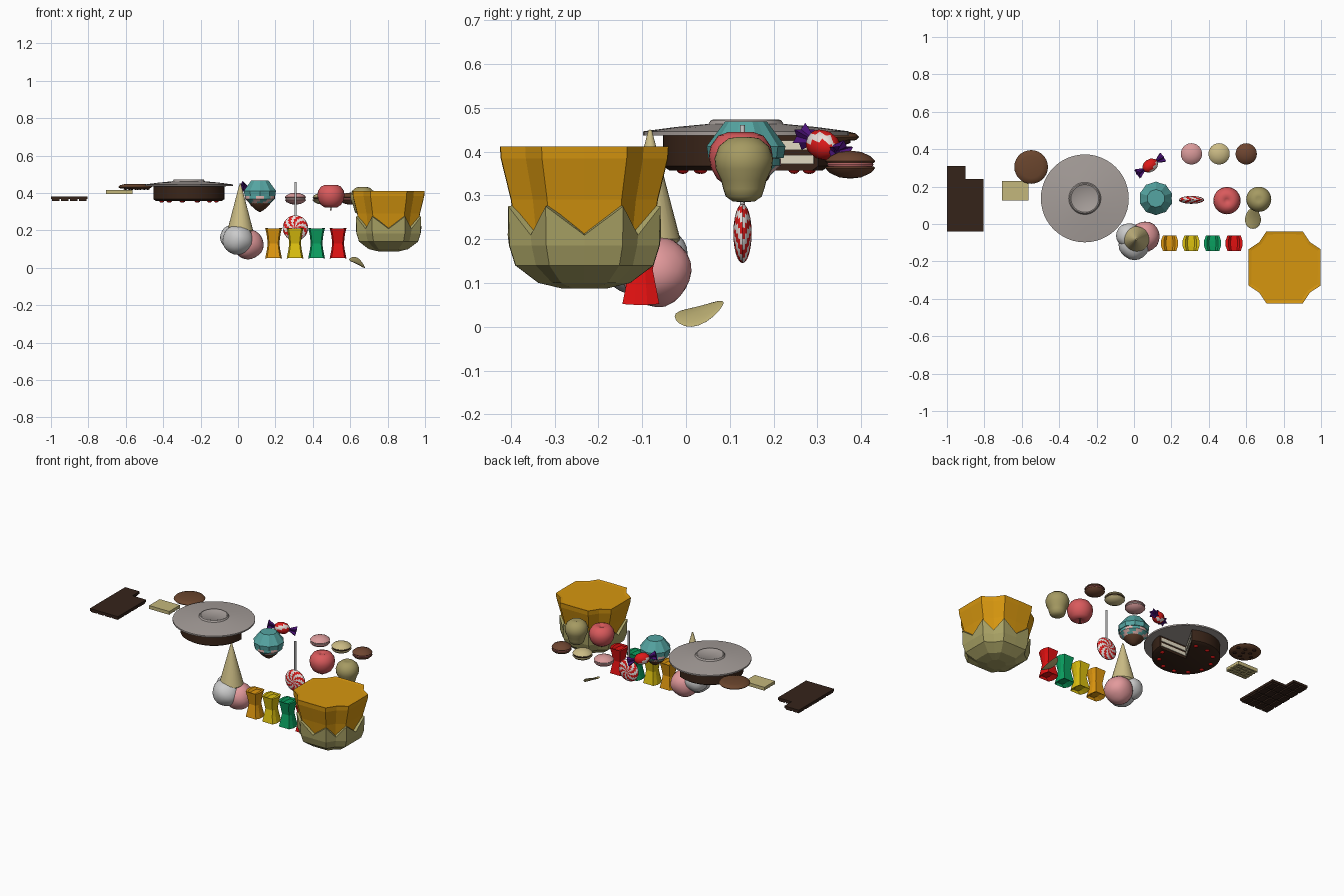
import bpy, bmesh, math
from mathutils import Vector, Matrix

if "Cube" in bpy.data.objects:
    bpy.data.objects.remove(bpy.data.objects["Cube"])
pi = math.pi
MATS = {}

def mat(hexcol):
    if hexcol not in MATS:
        c = [int(hexcol[i:i + 2], 16) / 255 for i in (0, 2, 4)]
        m = bpy.data.materials.new("colour_" + hexcol)
        m.diffuse_color = [((v + .055) / 1.055) ** 2.4 if v > .04 else v / 12.92 for v in c] + [1]
        m.use_nodes = True
        m.node_tree.nodes["Principled BSDF"].inputs["Base Color"].default_value = m.diffuse_color
        MATS[hexcol] = m
    return MATS[hexcol]

def finish(name, bm, cols, loc=(0, 0, 0), rot=None, smooth=None):
    bmesh.ops.remove_doubles(bm, verts=bm.verts, dist=1e-5)
    bmesh.ops.recalc_face_normals(bm, faces=bm.faces)
    me = bpy.data.meshes.new(name)
    bm.to_mesh(me)
    bm.free()
    for c in cols.split():
        me.materials.append(mat(c))
    ob = bpy.data.objects.new(name, me)
    bpy.context.collection.objects.link(ob)
    ob.location = loc
    if rot:
        ob.rotation_euler = rot
    if smooth:
        bpy.ops.object.select_all(action='DESELECT')
        ob.select_set(True)
        bpy.context.view_layer.objects.active = ob
        bpy.ops.object.shade_smooth_by_angle(angle=math.radians(smooth))
    return ob

def lathe(name, prof, cols, loc=(0, 0, 0), n=32, a0=0, a1=2 * pi, rot=None, smooth=40, pick=None, warp=None):
    bm = bmesh.new()
    full = a1 - a0 > 6.28
    rings = []
    for j in range(n if full else n + 1):
        a = a0 + (a1 - a0) * j / n
        ring = []
        for i, (r, z) in enumerate(prof):
            if warp:
                r, z = warp(r, z, a, i, j)
            ring.append(bm.verts.new((r * math.cos(a), r * math.sin(a), z)))
        rings.append(ring)
    for j in range(n):
        p, q = rings[j], rings[(j + 1) % len(rings)]
        for i in range(len(prof) - 1):
            f = bm.faces.new((p[i], q[i], q[i + 1], p[i + 1]))
            f.material_index = pick(i, j) if pick else 0
    if not full:
        bm.faces.new(rings[0])
        bm.faces.new(rings[-1])
    return finish(name, bm, cols, loc, rot, smooth)

def boxes(name, items, col, loc=(0, 0, 0), rot=None):
    bm = bmesh.new()
    for c, s in items:
        bmesh.ops.create_cube(bm, size=1, matrix=Matrix.Translation(c) @ Matrix.Diagonal((*s, 1)))
    return finish(name, bm, col, loc, rot)

def ball(name, loc, r, col, scale=(1, 1, 1), lump=0, sub=3):
    bm = bmesh.new()
    bmesh.ops.create_icosphere(bm, subdivisions=sub, radius=r)
    for v in bm.verts:
        d = v.co / r
        v.co *= 1 + lump * (math.sin(5 * d.x + 2) * math.sin(6 * d.y) + math.sin(4 * d.z + 3 * d.x))
        v.co *= Vector(scale)
    return finish(name, bm, col, loc, smooth=60)

# Chocolate bar with two squares broken off and segments beneath
CH, tw, th = '35231A', .195 / 4, .07
cells = [(i, j) for i in range(4) for j in range(5) if not (i > 1 and j == 4)]
boxes('chocolate_bar', [((-.9025, .10, .374), (.195, .28, .014)), ((-.95, .275, .374), (.1, .07, .014))], CH)
boxes('chocolate_squares', [((-1 + tw * (i + .5), -.04 + th * (j + .5), .365), (tw * .82, th * .85, .014))
                            for i, j in cells], CH)

# Wafer biscuit with a grid underneath
WF = 'C4B77C'
boxes('wafer', [((-.635, .178, .407), (.14, .105, .016))], WF)
boxes('wafer_grid', [((-.705 + .008 + .031 * k, .178, .398), (.009, .105, .008)) for k in range(5)] +
      [((-.635, .13 + .024 * k, .398), (.14, .009, .008)) for k in range(5)], WF)

# Cookie with chips
lathe('cookie', [(0, .448), (.06, .447), (.083, .441), (.09, .433), (.083, .426), (.05, .422), (0, .421)],
      '6A452D', (-.55, .305, 0), 28)
for k in range(9):
    a, r = k * 2.4, .075 * math.sqrt((k + .3) / 9)
    ball('cookie_chip', (-.55 + r * math.cos(a), .305 + r * math.sin(a), .423), .012, '2A1710', (1, 1, .6), 0, 1)

# Cake with missing slice, cherries and plate
CX, CY = -.263, .137
lathe('cake', [(0, .357), (.175, .357), (.19, .367), (.19, .437), (0, .437)], '3A2519', (CX, CY, 0), 40, pi / 3, 2 * pi)
for a in (0, pi / 3):
    side = .001 if a == 0 else -.001
    boxes('cake_cream', [((.091, side, .382), (.176, .004, .02)), ((.091, side, .414), (.176, .004, .022))],
          'E8DFC8', (CX, CY, 0), (0, 0, a))
for k in range(10):
    a = pi / 3 + .2 + k * (5 * pi / 3 - .4) / 9
    ball('cherry', (CX + .15 * math.cos(a), CY + .15 * math.sin(a), .36), .014, 'C81414', (1, 1, .8), 0, 2)
lathe('plate', [(0, .47), (.07, .47), (.074, .473), (.08, .472), (.086, .463), (.16, .456), (.235, .446), (.235, .437),
                (.18, .436), (0, .436)], 'A59D99', (CX, CY, 0), 48)

# Upturned ice cream cone with scoops
lathe('cone', [(0, .45), (.004, .449), (.069, .2), (.06, .19), (0, .19)], 'CDBE86', (.012, -.082, 0), 24)
ball('vanilla_scoop', (.0, -.11, .15), .083, 'C4C3C6', (1, 1, .95), .02)
ball('vanilla_lobe', (-.03, -.062, .165), .066, 'C4C3C6', (1, 1, .95), .02)
ball('strawberry_scoop', (.056, -.068, .127), .081, 'E39A9C', (1, 1, 1), .02)

# Gummy bears: pinched silhouettes, deeper at both ends
half = [(.018, .2), (.03, .212), (.045, .212), (.037, .18), (.031, .13), (.036, .095), (.045, .05), (.02, .066)]
outline = half + [(-x, z) for x, z in reversed(half)]
for x0, col in zip((.19, .305, .42, .535), ('E0980F', 'DCC00F', '0AA060', 'E01010')):
    bm = bmesh.new()
    rows = []
    for s, k in ((-1, .78), (-.35, 1), (.35, 1), (1, .78)):
        rows.append([bm.verts.new((x * k, s * (.027 + .19 * abs(z - .13)), .13 + (z - .13) * (.9 + .1 * k)))
                     for x, z in outline])
    N = len(outline)
    for p, q in zip(rows, rows[1:]):
        for i in range(N):
            bm.faces.new((p[i], p[(i + 1) % N], q[(i + 1) % N], q[i]))
    for row in (rows[0], rows[-1]):
        for i in range(N // 2 - 1):
            bm.faces.new((row[i], row[i + 1], row[N - 2 - i], row[N - 1 - i]))
    finish('gummy_bear', bm, col, (x0, -.103, 0))

# Upturned cupcake: pleated case, striped frosting, dark tip
TE = '55A5A2'
lathe('cupcake_case', [(0, .468), (.048, .468), (.09, .412), (.086, .385), (0, .385)], TE, (.117, .137, 0), 20, smooth=None,
      warp=lambda r, z, a, i, j: (r * (1 if j % 2 else .94), z))
lathe('cupcake_frosting', [(.05, .39), (.08, .384), (.08, .368), (.066, .356), (.055, .345), (0, .345)], TE + ' E2B5B0',
      (.117, .137, 0), 24, pick=lambda i, j: (i + j) // 2 % 2)
lathe('cupcake_tip', [(0, .35), (.056, .346), (.05, .335), (.022, .31), (0, .297)], '5A3A28', (.117, .137, 0), 20)

# Wrapped sweet with twisted ends
end_a, end_b = Vector((.025, .272, .433)), Vector((.148, .353, .397))
mid = (end_a + end_b) / 2
rot = (end_b - end_a).to_track_quat('Z', 'Y').to_euler()
lathe('sweet', [(0, -.045), (.014, -.042), (.03, -.025), (.034, 0), (.03, .025), (.014, .042), (0, .045)], 'DC1A1A E8DDD8',
      mid, 16, rot=rot, pick=lambda i, j: (j + i) // 2 % 4 == 0)
for s in (-1, 1):
    lathe('sweet_wrapper', [(.008, .04 * s), (.029, .083 * s), (.012, .07 * s), (0, .06 * s)], '4B1278', mid, 12, rot=rot,
          smooth=None, warp=lambda r, z, a, i, j: (r * (1.1 if j % 2 else .65), z))

# Lollipop
prof = [(.068 * math.sin(t), -.021 * math.cos(t)) for t in [pi * k / 12 for k in range(13)]]
lathe('lollipop', prof, 'DC1A1A EAE2E0', (.307, .129, .213), 32, rot=(pi / 2, 0, 0),
      pick=lambda i, j: (j + min(i, 11 - i) - (i > 5)) // 2 % 2)
lathe('lollipop_stick', [(0, .27), (.006, .27), (.006, .46), (0, .46)], 'D8D6D6', (.307, .129, 0), 12)

# Macarons
for x, shell, fill in ((.307, 'D99A9A', 'E8D0CC'), (.455, 'CBBB85', '3A2519'), (.6, '6E4530', 'D87878')):
    for s in (-1, 1):
        lathe('macaron_shell', [(0, .032 * s), (.025, .029 * s), (.047, .019 * s), (.057, .008 * s), (.054, .004 * s),
                                (0, .004 * s)], shell, (x, .375, .37), 24)
    lathe('macaron_filling', [(0, .006), (.05, .006), (.053, 0), (.05, -.006), (0, -.006)], fill, (x, .375, .37), 24)

# Apple
lathe('apple', [(0, .432), (.012, .438), (.03, .444), (.052, .436), (.069, .412), (.073, .39), (.068, .362), (.054, .337),
                (.035, .324), (.018, .325), (0, .336)], 'D95A5C', (.497, .125, 0), 28, smooth=60)
lathe('apple_stem', [(0, .338), (.003, .338), (.004, .306), (0, .306)], '4A3020', (.497, .125, 0), 8)

# Pear and its leaf
lathe('pear', [(0, .428), (.015, .433), (.035, .43), (.057, .412), (.067, .385), (.064, .36), (.052, .335), (.047, .315),
               (.041, .297), (.025, .286), (0, .284)], 'A59A62', (.667, .132, 0), 28, smooth=60)
bm = bmesh.new()
bmesh.ops.create_uvsphere(bm, u_segments=20, v_segments=10, radius=1)
for v in bm.verts:
    x, y, z = v.co
    x, y = x * (.042 - .006 * y), y * .056
    v.co = (x, y, .03 + .006 * z - .5 * x + .28 * y + 3 * y * y - 3 * x * x)
finish('pear_leaf', bm, 'BDB074', (.636, .03, 0), smooth=60)

# Upturned muffin: eight-sided golden case with zigzag dough below
ANG = [math.radians(a + q) for q in (0, 90, 180, 270) for a in (0, 27, 45, 63)]
RAD = (1, 1.115, .99, 1.115)

def eight_sided(name, prof, col, zig):
    bm = bmesh.new()
    rings = []
    for i, (r, z) in enumerate(prof):
        rings.append([bm.verts.new((r * RAD[j % 4] * math.cos(a), r * RAD[j % 4] * math.sin(a),
                                    z + (zig if j % 2 else -zig) * (i in (0, 1) and zig != 0)))
                      for j, a in enumerate(ANG)])
    for p, q in zip(rings, rings[1:]):
        for j in range(16):
            bm.faces.new((p[j], p[(j + 1) % 16], q[(j + 1) % 16], q[j]))
    bm.faces.new(rings[-1])
    if not zig:
        bm.faces.new(rings[0])
    return finish(name, bm, col, (.805, -.232, 0))

eight_sided('muffin_case', [(.178, .409), (.193, .412), (.191, .384), (.168, .29), (.155, .2)], 'D6960F', 0)
eight_sided('muffin_dough', [(.158, .245), (.175, .242), (.172, .185), (.158, .14), (.105, .1), (.05, .087)], 'A8A164', .033)
